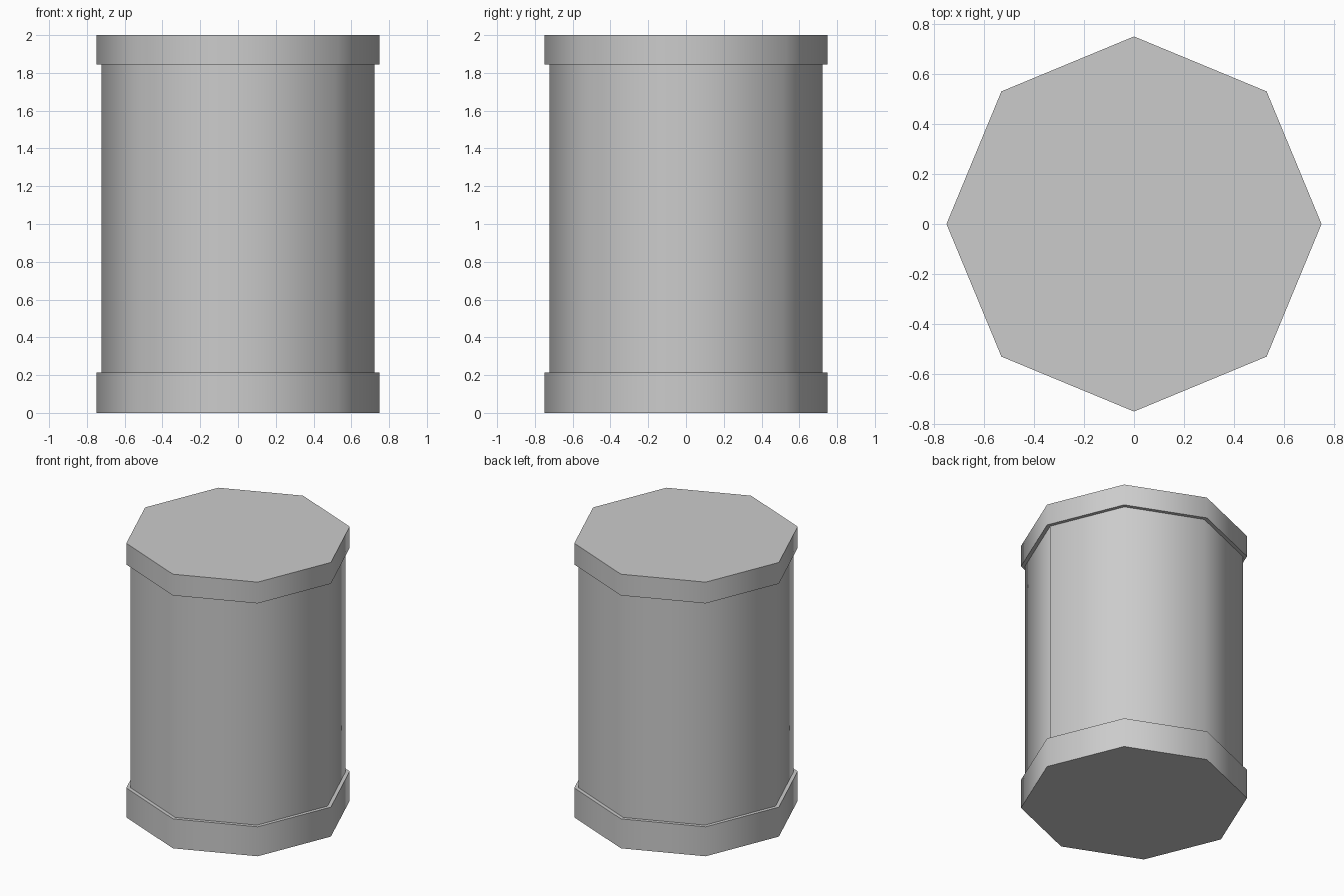
import bpy
import math

cube = bpy.data.objects.get("Cube")
if cube:
    bpy.data.objects.remove(cube, do_unlink=True)

SIDES = 8

# Single plain grey
grey = bpy.data.materials.new("plain_grey")
grey.use_nodes = True
colour = (0.6, 0.6, 0.6, 1)
grey.diffuse_color = colour
grey.node_tree.nodes["Principled BSDF"].inputs["Base Color"].default_value = colour


def octagon_drum(name, radius, bottom, top, fill="NGON"):
    """Eight-sided drum with corners on the x and y axes and soft side shading."""
    bpy.ops.mesh.primitive_cylinder_add(
        vertices=SIDES, radius=radius, depth=top - bottom,
        end_fill_type=fill, location=(0, 0, (bottom + top) / 2))
    drum = bpy.context.object
    drum.name = name
    drum.data.materials.append(grey)
    bpy.ops.object.shade_smooth_by_angle(angle=math.radians(60))
    return drum


# Base band, open shaft between the bands, top band
octagon_drum("base_band", 0.75, 0, 0.215)
octagon_drum("shaft", 0.723, 0.215, 1.845, fill="NOTHING")
octagon_drum("top_band", 0.75, 1.845, 2)
